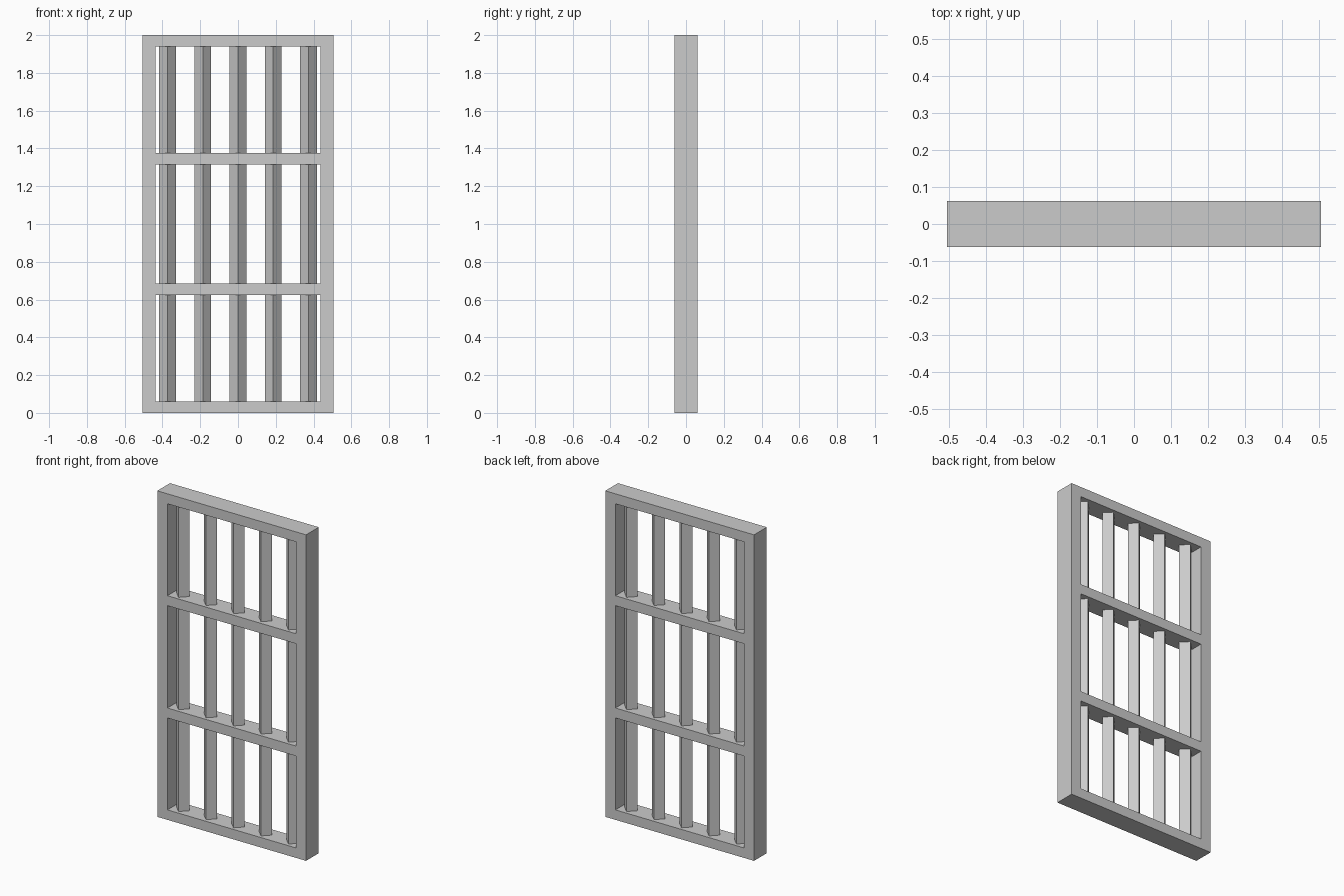
import bpy
import bmesh
import math

cube = bpy.data.objects.get("Cube")
if cube:
    bpy.data.objects.remove(cube, do_unlink=True)

HALF_W, HEIGHT, DEPTH = 0.505, 2.0, 0.123   # outer size of the frame
STILE, RAIL = 0.069, 0.061                  # side and horizontal thickness
BAR_SIDE = 0.0625                           # square bars, turned 45 degrees
BAR_STEP = 0.1865

grey = bpy.data.materials.new("plain_grey")
grey.use_nodes = True
colour = (0.6, 0.6, 0.6, 1.0)
grey.diffuse_color = colour
bsdf = next(n for n in grey.node_tree.nodes if n.type == "BSDF_PRINCIPLED")
bsdf.inputs["Base Color"].default_value = colour


def add_object(name, bm):
    bmesh.ops.recalc_face_normals(bm, faces=bm.faces)
    mesh = bpy.data.meshes.new(name)
    bm.to_mesh(mesh)
    bm.free()
    mesh.materials.append(grey)
    obj = bpy.data.objects.new(name, mesh)
    bpy.context.collection.objects.link(obj)
    return obj


def add_box(name, size, location, turn=0.0):
    bm = bmesh.new()
    bmesh.ops.create_cube(bm, size=1)
    bmesh.ops.scale(bm, vec=size, verts=bm.verts)
    obj = add_object(name, bm)
    obj.location = location
    obj.rotation_euler.z = turn
    return obj


# Outer frame: a flat rectangular ring extruded through its depth
def rectangle(bm, inset_x, inset_z):
    x, low, high = HALF_W - inset_x, inset_z, HEIGHT - inset_z
    corners = ((-x, low), (x, low), (x, high), (-x, high))
    return [bm.verts.new((cx, -DEPTH / 2, cz)) for cx, cz in corners]


bm = bmesh.new()
outer = rectangle(bm, 0, 0)
inner = rectangle(bm, STILE, RAIL)
for i in range(4):
    j = (i + 1) % 4
    bm.faces.new((outer[i], outer[j], inner[j], inner[i]))
ring = bmesh.ops.extrude_face_region(bm, geom=bm.faces[:], use_keep_orig=True)
moved = [v for v in ring["geom"] if isinstance(v, bmesh.types.BMVert)]
bmesh.ops.translate(bm, vec=(0, DEPTH, 0), verts=moved)
add_object("outer_frame", bm)

# Two crossbars, flush with the frame on both sides
for name, side in (("lower_crossbar", -1), ("upper_crossbar", 1)):
    add_box(name, (2 * (HALF_W - STILE), DEPTH, RAIL),
            (0, 0, HEIGHT / 2 + side * 0.3445))

# Five upright bars, set corner forward
for i in range(5):
    add_box(f"upright_bar_{i + 1}", (BAR_SIDE, BAR_SIDE, HEIGHT - 2 * RAIL),
            ((i - 2) * BAR_STEP, 0, HEIGHT / 2), math.radians(45))
